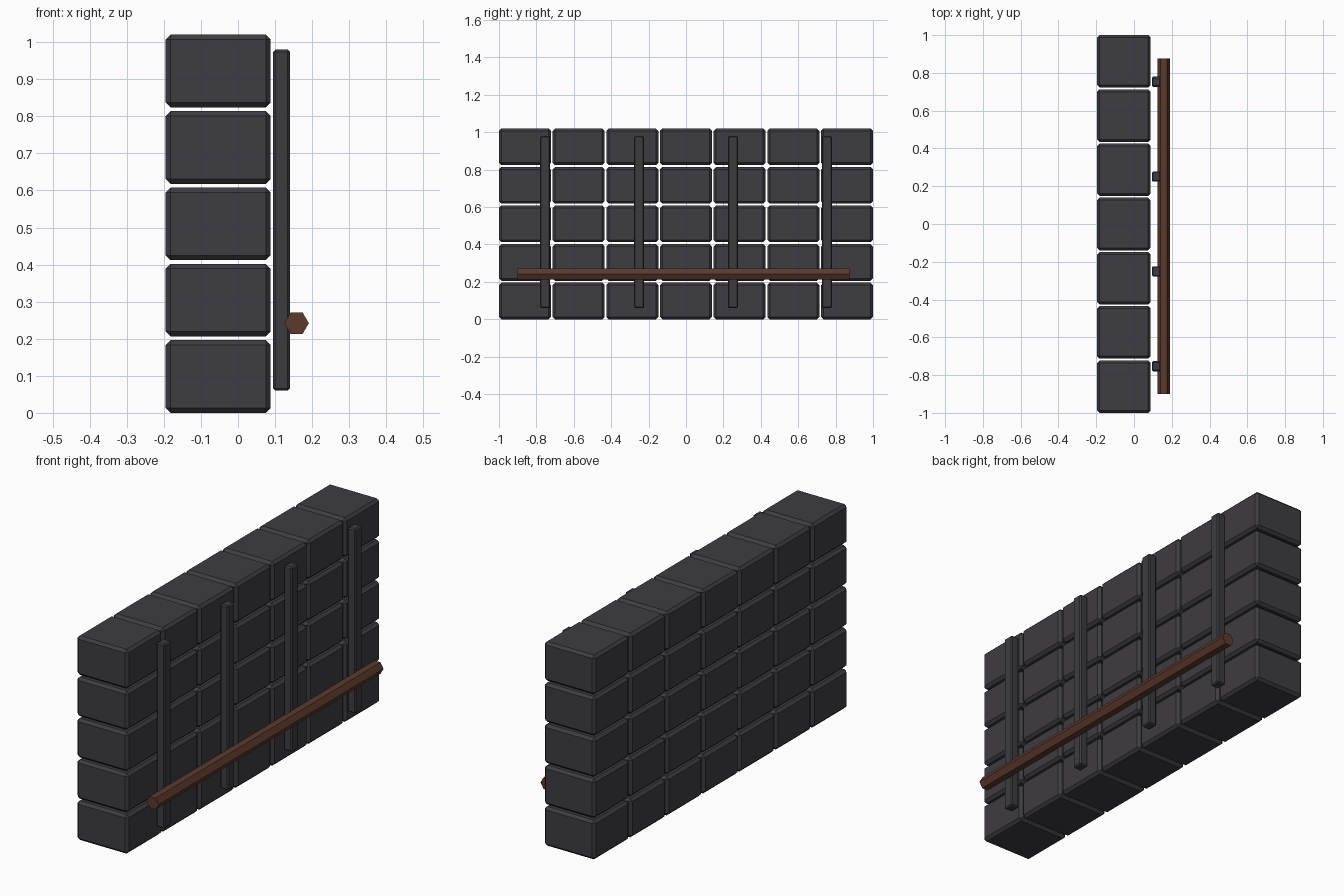
import bpy, math

if "Cube" in bpy.data.objects:
    bpy.data.objects.remove(bpy.data.objects["Cube"])


def material(name, rgb):
    m = bpy.data.materials.new(name)
    m.diffuse_color = (*rgb, 1)
    m.use_nodes = True
    m.node_tree.nodes["Principled BSDF"].inputs["Base Color"].default_value = m.diffuse_color
    return m


STONE = material("dark stone", (0.048, 0.045, 0.053))
IRON = material("dark iron", (0.046, 0.044, 0.050))
WOOD = material("brown wood", (0.105, 0.042, 0.027))


def chamfered_box(name, centre, size, mat, chamfer):
    bpy.ops.mesh.primitive_cube_add(size=1, location=centre)
    ob = bpy.context.object
    ob.name = name
    ob.scale = size
    bpy.ops.object.transform_apply(location=False, rotation=False, scale=True)
    ob.data.materials.append(mat)
    bevel = ob.modifiers.new("chamfer", 'BEVEL')
    bevel.width = chamfer
    bevel.segments = 1
    return ob


# Wall: grid of stone blocks, 7 long and 5 high
COLS, ROWS = 7, 5
LENGTH, HEIGHT, DEPTH = 0.278, 0.196, 0.283
PITCH_Y = (2 - LENGTH) / (COLS - 1)
PITCH_Z = (1.02 - HEIGHT) / (ROWS - 1)
for r in range(ROWS):
    for c in range(COLS):
        chamfered_box(f"wall_block_{r}_{c}",
                      (-0.0535, (c - (COLS - 1) / 2) * PITCH_Y, HEIGHT / 2 + r * PITCH_Z),
                      (DEPTH, LENGTH, HEIGHT), STONE, 0.013)

# Upright bars in front of the wall
for i in range(4):
    chamfered_box(f"upright_bar_{i}", (0.1175, (i - 1.5) * 0.502, 0.52),
                  (0.045, 0.054, 0.92), IRON, 0.006)

# Six-sided wooden rail, corners pointing along x
bpy.ops.mesh.primitive_cylinder_add(vertices=6, radius=0.033, depth=1.775,
                                    location=(0.158, -0.0125, 0.242),
                                    rotation=(math.pi / 2, 0, math.pi))
rail = bpy.context.object
rail.name = "wooden_rail"
rail.data.materials.append(WOOD)
# The primitive points along local y; turn the profile so corners lie on local x
for v in rail.data.vertices:
    v.co.x, v.co.y = v.co.y, -v.co.x
